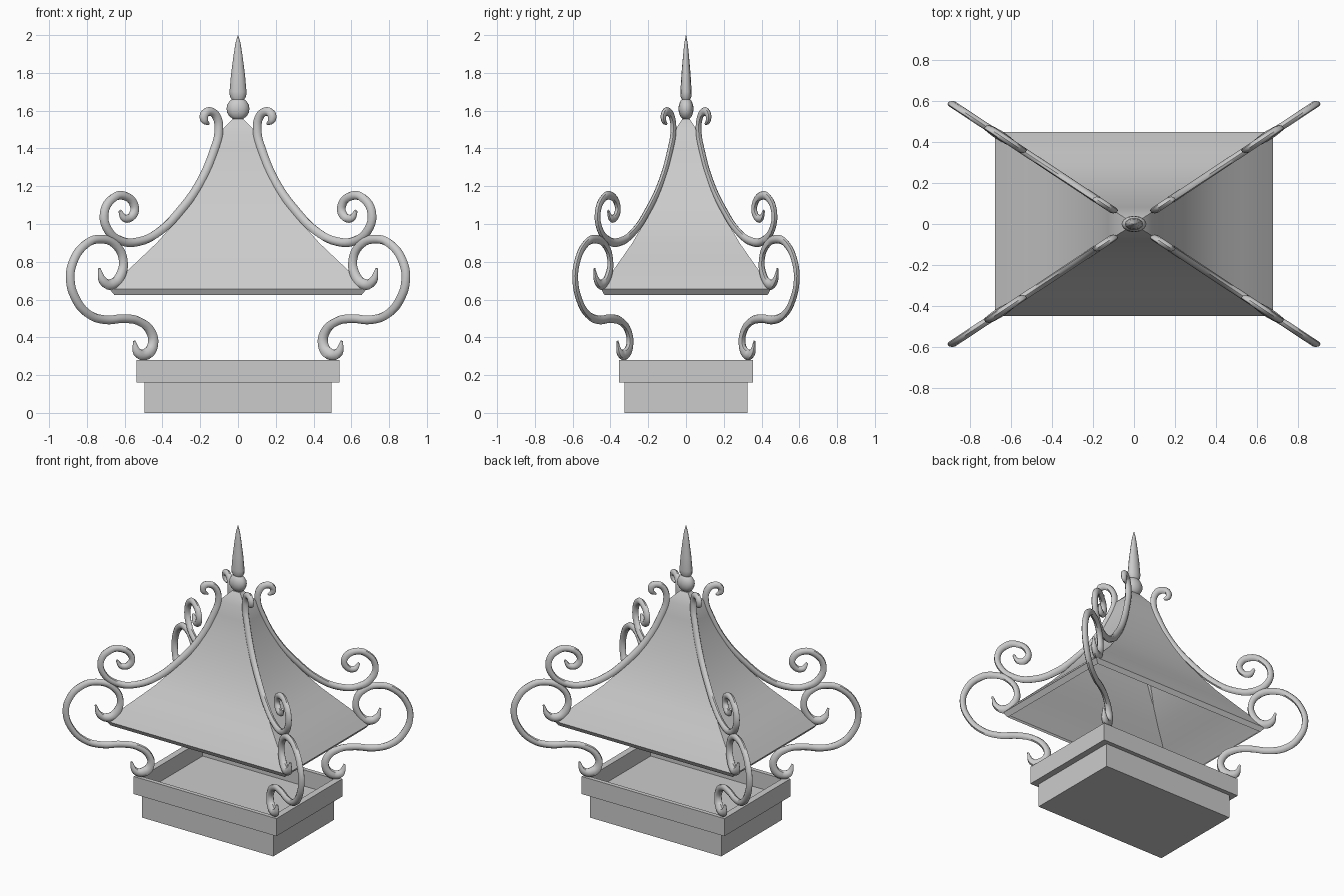
import bpy, bmesh, math
from mathutils import Matrix

cube = bpy.data.objects.get("Cube")
if cube:
    bpy.data.objects.remove(cube, do_unlink=True)

DEPTH = 0.66                      # plan is a square squeezed in y
SQUEEZE = Matrix.Diagonal((1, DEPTH, 1, 1))

grey = bpy.data.materials.new("grey_metal")
grey.use_nodes = True
grey.diffuse_color = (0.6, 0.6, 0.6, 1)
grey.node_tree.nodes["Principled BSDF"].inputs["Base Color"].default_value = (0.6, 0.6, 0.6, 1)


def finish(name, mesh, angle=30):
    mesh.name = name
    mesh.materials.clear()
    mesh.materials.append(grey)
    ob = bpy.data.objects.new(name, mesh)
    bpy.context.collection.objects.link(ob)
    bpy.ops.object.select_all(action='DESELECT')
    ob.select_set(True)
    bpy.context.view_layer.objects.active = ob
    bpy.ops.object.shade_smooth_by_angle(angle=math.radians(angle))
    return ob


def lathe(name, profile, sides, spin=0.0, caps=(True, True), angle=30):
    """Stack rings of (radius, z), listed bottom to top, then squeeze in y."""
    bm = bmesh.new()
    rings = []
    for r, z in profile:
        rings.append([bm.verts.new((r * math.cos(spin + k * math.tau / sides),
                                    r * math.sin(spin + k * math.tau / sides), z))
                      for k in range(sides)])
    for low, high in zip(rings, rings[1:]):
        for k in range(sides):
            n = (k + 1) % sides
            bm.faces.new((low[k], low[n], high[n], high[k]))
    if caps[0]:
        bm.faces.new(rings[0][::-1])
    if caps[1]:
        bm.faces.new(rings[-1])
    bm.transform(SQUEEZE)
    mesh = bpy.data.meshes.new(name)
    bm.to_mesh(mesh)
    bm.free()
    return finish(name, mesh, angle)


def square(name, profile, caps):
    """Four-sided stack of (half width, z)."""
    return lathe(name, [(w * math.sqrt(2), z) for w, z in profile], 4, math.pi / 4, caps)


def scrolls(name, points):
    """Round bar through (x, z, thickness) on the diagonal, one per corner."""
    curve = bpy.data.curves.new(name, 'CURVE')
    curve.dimensions = '3D'
    curve.bevel_depth = 0.023
    curve.bevel_resolution = 2
    curve.resolution_u = 5
    curve.use_fill_caps = True
    spline = curve.splines.new('BEZIER')
    spline.bezier_points.add(len(points) - 1)
    for p, (x, z, r) in zip(spline.bezier_points, points):
        p.co = (x, x, z)
        p.radius = r
        p.handle_left_type = p.handle_right_type = 'AUTO'
    source = bpy.data.objects.new(name + "_path", curve)
    bpy.context.collection.objects.link(source)
    bpy.context.view_layer.update()
    evaluated = source.evaluated_get(bpy.context.evaluated_depsgraph_get())
    bar = bpy.data.meshes.new_from_object(evaluated)
    corners = ("back_left", "back_right", "front_right", "front_left")
    for k, corner in enumerate(corners):
        mesh = bar.copy()
        mesh.transform(SQUEEZE @ Matrix.Rotation(k * math.pi / 2, 4, 'Z'))
        finish(f"{corner}_{name}", mesh, 50)
    bpy.data.objects.remove(source, do_unlink=True)
    bpy.data.meshes.remove(bar)


# Stepped base with a sunken tray
square("base", [(0.495, 0), (0.495, 0.16), (0.538, 0.16), (0.538, 0.28),
                (0.495, 0.28), (0.495, 0.17)], (True, True))

# Hollow flared roof with a chamfered eave
square("roof", [(0.655, 0.625), (0.68, 0.655), (0.615, 0.725), (0.53, 0.805), (0.43, 0.9),
                (0.355, 0.985), (0.285, 1.08), (0.22, 1.19), (0.165, 1.3), (0.125, 1.4),
                (0.1, 1.485), (0.03, 1.555)], (False, True))

# Finial: ball and spike
ball = [(0.061 * math.sin(a), 1.61 - 0.06 * math.cos(a))
        for a in (math.pi * (0.04 + 0.92 * i / 8) for i in range(9))]
lathe("finial_ball", ball, 12, angle=50)
lathe("finial_spike", [(0.03, 1.655), (0.043, 1.675), (0.045, 1.7), (0.037, 1.79),
                       (0.024, 1.89), (0.013, 1.96), (0.001, 2.0)], 12, angle=50)

# Upper scrolls lying along the roof hips
scrolls("upper_scroll", [
    (0.155, 1.53, 0.3), (0.178, 1.55, 0.9), (0.178, 1.58, 1), (0.146, 1.595, 1),
    (0.112, 1.565, 1), (0.102, 1.485, 1), (0.125, 1.395, 1), (0.2, 1.22, 1),
    (0.31, 1.066, 1), (0.41, 0.965, 1), (0.52, 0.908, 1), (0.62, 0.912, 1),
    (0.695, 0.98, 1), (0.708, 1.06, 1), (0.67, 1.13, 1), (0.605, 1.15, 1),
    (0.55, 1.1, 1), (0.555, 1.05, 1), (0.6, 1.03, 0.9), (0.625, 1.07, 0.4)])

# Lower scrolls carrying the roof on the base
scrolls("lower_scroll", [
    (0.735, 0.765, 0.3), (0.715, 0.7, 1), (0.67, 0.68, 1.3), (0.622, 0.727, 1.15),
    (0.608, 0.81, 1), (0.645, 0.886, 1), (0.73, 0.92, 1), (0.81, 0.89, 1),
    (0.873, 0.8, 1), (0.888, 0.705, 1), (0.857, 0.6, 1), (0.794, 0.525, 1),
    (0.704, 0.493, 1), (0.6, 0.499, 1), (0.52, 0.483, 1), (0.462, 0.43, 1.1),
    (0.45, 0.366, 1.2), (0.48, 0.315, 1.4), (0.53, 0.318, 1.1), (0.55, 0.38, 0.3)])
